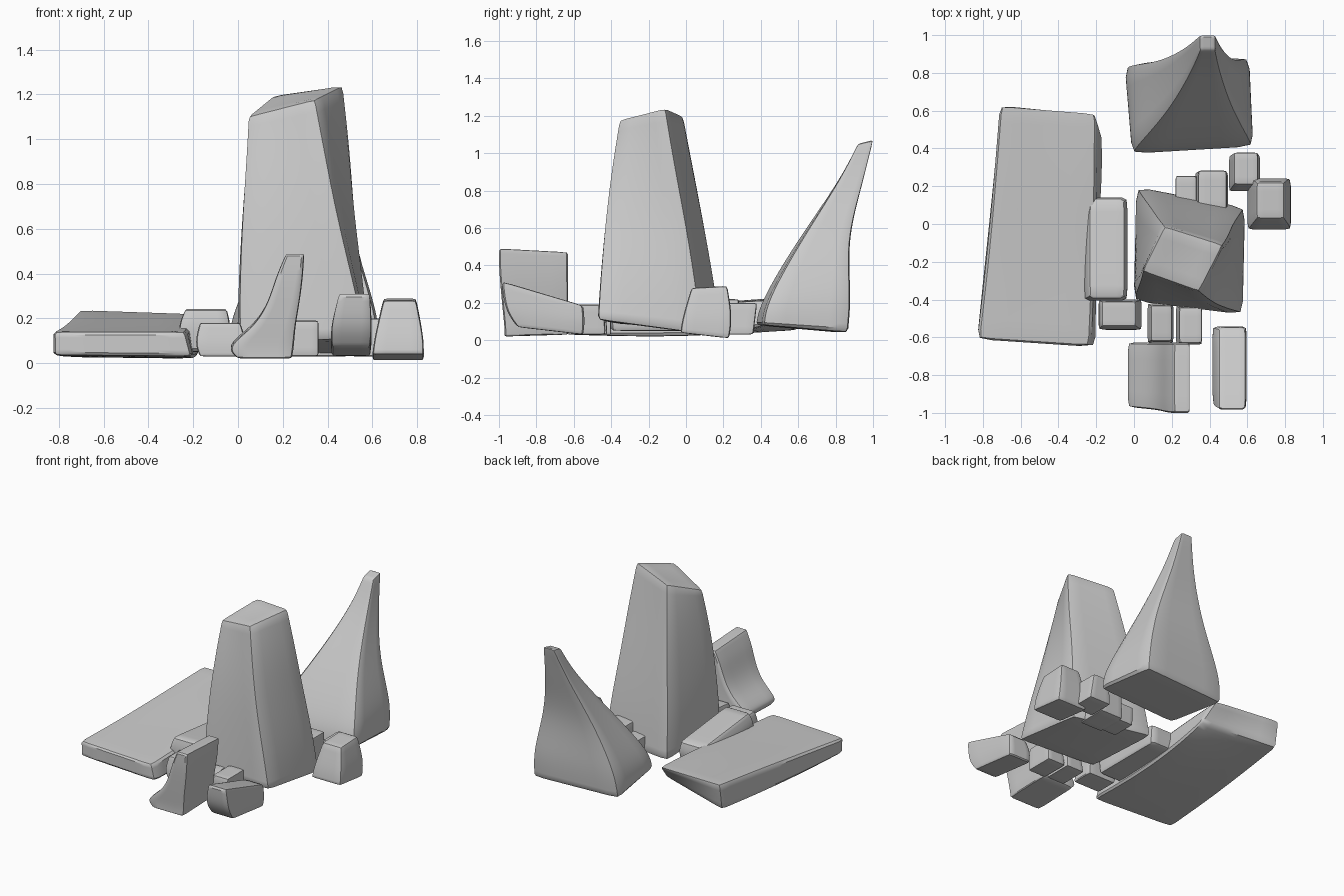
import bpy, bmesh


def loft(name, rings, crease):
    """Skin a stack of four-cornered rings, crease the corners and caps, subdivide."""
    bm = bmesh.new()
    cr = bm.edges.layers.float.new("crease_edge")
    vs = [[bm.verts.new(p) for p in ring] for ring in rings]
    bm.faces.new(vs[0][::-1])
    bm.faces.new(vs[-1])
    for a, b in zip(vs, vs[1:]):
        for i in range(4):
            j = (i + 1) % 4
            bm.faces.new((a[i], a[j], b[j], b[i]))
    mid = {v for ring in vs[1:-1] for v in ring}
    level = {v: k for k, ring in enumerate(vs) for v in ring}
    for e in bm.edges:
        a, b = e.verts
        inner_ring = a in mid and b in mid and level[a] == level[b]
        e[cr] = 0 if inner_ring else crease
    bmesh.ops.recalc_face_normals(bm, faces=bm.faces)
    me = bpy.data.meshes.new(name)
    bm.to_mesh(me)
    bm.free()
    ob = bpy.data.objects.new(name, me)
    bpy.context.collection.objects.link(ob)
    sub = ob.modifiers.new("Soften", "SUBSURF")
    sub.levels = sub.render_levels = 3
    bpy.ops.object.select_all(action="DESELECT")
    ob.select_set(True)
    bpy.context.view_layer.objects.active = ob
    bpy.ops.object.modifier_apply(modifier=sub.name)
    bpy.ops.object.shade_smooth_by_angle(angle=0.6)
    return ob


def rock(name, *rows, crease=0.56):
    """Rock from levels of (x0, x1, y0, y1, z at front, z at back)."""
    return loft(name, [[(x0, y0, zf), (x1, y0, zf), (x1, y1, zb), (x0, y1, zb)]
                       for x0, x1, y0, y1, zf, zb in rows], crease)


# Tall central monolith: front left, front right, back right, back left corners
loft("monolith", [
    [(0.00, -0.41, 0.09), (0.58, -0.48, 0.11), (0.59, 0.09, 0.03), (0.01, 0.20, 0.05)],
    [(-0.005, -0.39, 0.3), (0.54, -0.47, 0.3), (0.57, 0.06, 0.3), (0.03, 0.165, 0.3)],
    [(0.01, -0.35, 0.65), (0.45, -0.44, 0.65), (0.53, 0.0, 0.65), (0.08, 0.10, 0.65)],
    [(0.03, -0.30, 0.92), (0.39, -0.40, 0.95), (0.51, -0.06, 0.95), (0.12, 0.04, 0.95)],
    [(0.04, -0.25, 1.10), (0.345, -0.36, 1.18), (0.475, -0.11, 1.245), (0.16, -0.01, 1.20)],
], 0.9)

# Leaning pyramid spire at the back
loft("spire", [
    [(-0.01, 0.37, 0.08), (0.63, 0.41, 0.08), (0.61, 0.87, 0.04), (-0.05, 0.83, 0.04)],
    [(-0.01, 0.39, 0.20), (0.635, 0.42, 0.20), (0.61, 0.89, 0.23), (-0.04, 0.85, 0.22)],
    [(0.18, 0.59, 0.53), (0.52, 0.61, 0.53), (0.53, 0.86, 0.53), (0.12, 0.86, 0.53)],
    [(0.31, 0.82, 0.85), (0.45, 0.82, 0.85), (0.46, 0.94, 0.82), (0.27, 0.93, 0.82)],
    [(0.35, 0.92, 1.05), (0.43, 0.92, 1.05), (0.43, 1.0, 1.07), (0.35, 1.0, 1.07)],
], 0.75)

# Broad fallen slab on the left, lofted from front to back
loft("slab", [
    [(-0.83, -0.61, 0.035), (-0.20, -0.65, 0.03), (-0.23, -0.65, 0.14), (-0.83, -0.61, 0.14)],
    [(-0.79, -0.20, 0.025), (-0.20, -0.20, 0.015), (-0.21, -0.20, 0.17), (-0.78, -0.20, 0.17)],
    [(-0.74, 0.25, 0.03), (-0.16, 0.28, 0.03), (-0.20, 0.28, 0.21), (-0.74, 0.25, 0.21)],
    [(-0.71, 0.60, 0.05), (-0.17, 0.47, 0.10), (-0.20, 0.59, 0.22), (-0.71, 0.63, 0.24)],
], 0.7)

# Rubble beside the slab
rock("long_rubble", (-0.26, -0.04, -0.40, 0.13, 0.05, 0.05), (-0.27, -0.03, -0.41, 0.145, 0.17, 0.12),
     (-0.235, -0.05, -0.39, 0.13, 0.245, 0.19))
rock("side_rubble", (-0.17, 0.04, -0.56, -0.40, 0.03, 0.03), (-0.195, 0.04, -0.56, -0.40, 0.09, 0.09),
     (-0.17, 0.01, -0.54, -0.41, 0.18, 0.18))

# Small rubble under the monolith's front
rock("front_rubble_a", (0.07, 0.21, -0.63, -0.42, 0.03, 0.03), (0.09, 0.20, -0.62, -0.43, 0.14, 0.16))
rock("front_rubble_b", (0.22, 0.36, -0.64, -0.43, 0.03, 0.03), (0.24, 0.36, -0.63, -0.44, 0.19, 0.19))

# Upright hooked stone at the front
rock("hooked_stone", (0.0, 0.24, -0.97, -0.63, 0.02, 0.03), (-0.06, 0.25, -0.97, -0.625, 0.07, 0.08),
     (0.07, 0.255, -0.98, -0.63, 0.16, 0.17), (0.135, 0.275, -0.99, -0.63, 0.27, 0.27),
     (0.17, 0.29, -1.0, -0.63, 0.39, 0.38), (0.215, 0.295, -1.0, -0.63, 0.49, 0.47), crease=0.65)

# Wedge stone at the front right
rock("wedge_stone", (0.42, 0.59, -0.90, -0.55, 0.07, 0.03), (0.41, 0.60, -0.97, -0.54, 0.16, 0.10),
     (0.45, 0.59, -0.985, -0.55, 0.315, 0.185))

# Stones to the right and behind the monolith
rock("right_stone", (0.60, 0.83, -0.03, 0.23, 0.04, 0.01), (0.61, 0.83, -0.02, 0.25, 0.12, 0.12),
     (0.65, 0.795, 0.03, 0.22, 0.28, 0.29))
rock("back_stone_a", (0.50, 0.67, 0.17, 0.36, 0.03, 0.03), (0.53, 0.655, 0.21, 0.38, 0.20, 0.20))
rock("back_stone_b", (0.32, 0.50, 0.05, 0.27, 0.03, 0.03), (0.34, 0.49, 0.07, 0.285, 0.22, 0.22))
rock("back_stone_c", (0.22, 0.34, 0.07, 0.25, 0.03, 0.03), (0.22, 0.33, 0.09, 0.255, 0.16, 0.16))
